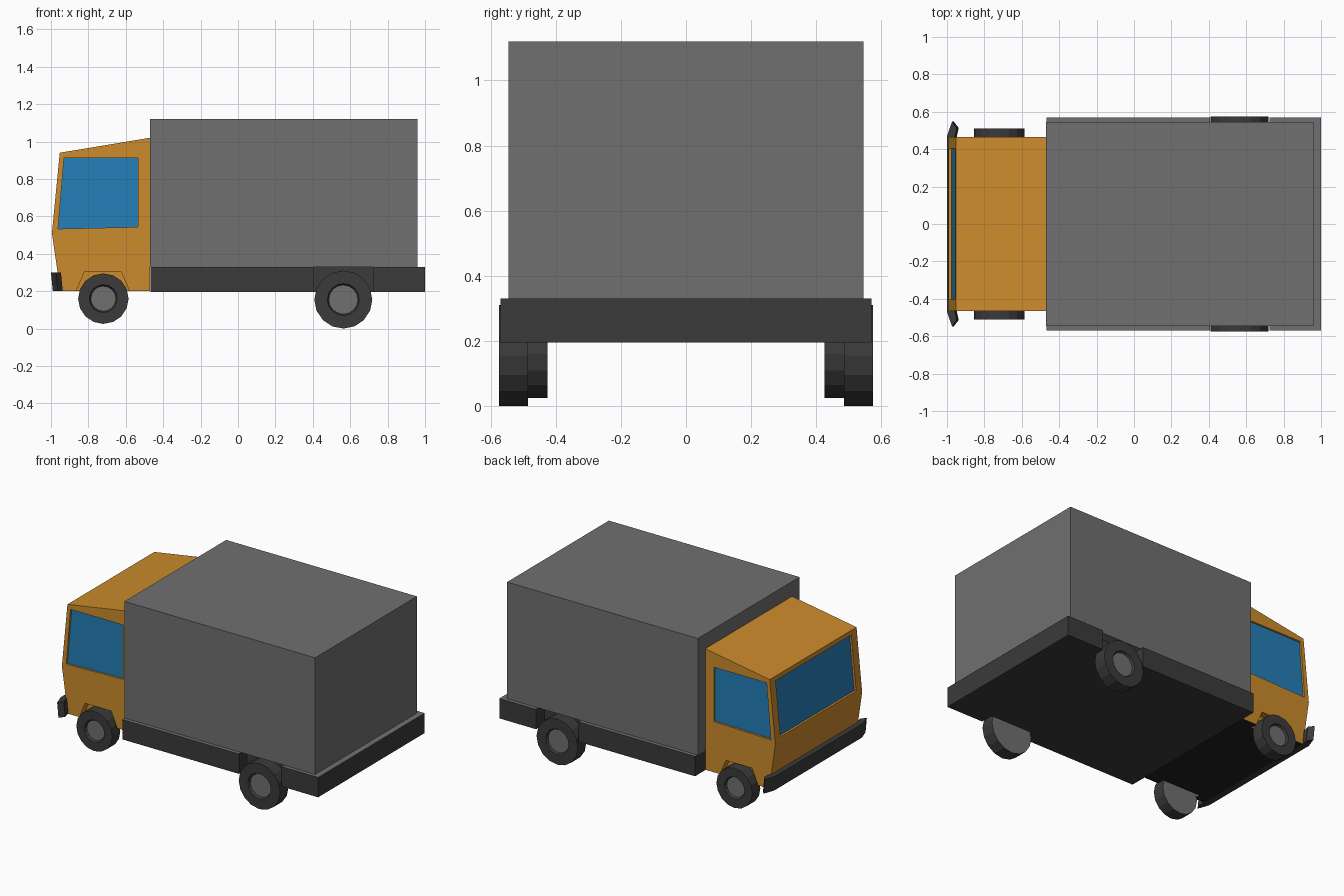
import bpy, bmesh, math
from mathutils import Vector

if "Cube" in bpy.data.objects:
    bpy.data.objects.remove(bpy.data.objects["Cube"])


def material(name, rgb):
    m = bpy.data.materials.new(name)
    m.diffuse_color = (*rgb, 1)
    m.use_nodes = True
    m.node_tree.nodes["Principled BSDF"].inputs["Base Color"].default_value = m.diffuse_color
    return m


ORANGE = material("orange_paint", (0.60, 0.26, 0.026))
GREY = material("mid_grey", (0.16, 0.16, 0.16))
DARK = material("dark_grey", (0.043, 0.043, 0.043))
BLACK = material("underside_black", (0.014, 0.014, 0.014))
GLASS = material("blue_glass", (0.018, 0.21, 0.48))


def finish(name, bm, *mats):
    bmesh.ops.recalc_face_normals(bm, faces=bm.faces)
    me = bpy.data.meshes.new(name)
    bm.to_mesh(me)
    bm.free()
    for m in mats:
        me.materials.append(m)
    ob = bpy.data.objects.new(name, me)
    bpy.context.collection.objects.link(ob)
    return ob


def prism(name, pts, axis, lo, hi, *mats, shear=0.0):
    """Extrude a profile: axis 'y' takes (x, z) points, axis 'z' takes (x, y)."""
    bm = bmesh.new()
    rings = []
    for t, dx in ((lo, shear), (hi, 0.0)):
        rings.append([bm.verts.new((a + dx, t, b) if axis == 'y' else (a + dx, b, t))
                      for a, b in pts])
    n = len(pts)
    for r in rings:
        bm.faces.new(r)
    for i in range(n):
        j = (i + 1) % n
        bm.faces.new((rings[0][i], rings[0][j], rings[1][j], rings[1][i]))
    return finish(name, bm, *mats)


def rect(x0, x1, y0, y1):
    return [(x0, y0), (x1, y0), (x1, y1), (x0, y1)]


def cut(ob, cutters):
    for c in cutters:
        mod = ob.modifiers.new("cut", 'BOOLEAN')
        mod.operation = 'DIFFERENCE'
        mod.solver = 'EXACT'
        mod.object = c
    dg = bpy.context.evaluated_depsgraph_get()
    me = bpy.data.meshes.new_from_object(ob.evaluated_get(dg))
    ob.modifiers.clear()
    ob.data = me
    for c in cutters:
        bpy.data.objects.remove(c)


def mirrored(half):
    return half + [(x, -y) for x, y in reversed(half)]


# Cargo box
prism("cargo_box", rect(-0.47, 0.96, -0.545, 0.545), 'z', 0.33, 1.12, GREY)

# Load deck with rear wheel notches, grey on top
half = [(-0.467, 0.57), (0.405, 0.57), (0.405, 0.48), (0.725, 0.48), (0.725, 0.57), (1.0, 0.57)]
deck = prism("load_deck", mirrored(half), 'z', 0.195, 0.33, DARK, GREY)
for p in deck.data.polygons:
    p.material_index = int(p.normal.z > 0.9)

# Cab with window recesses and wheel arches
cab = prism("cab", [(-0.47, 0.20), (-0.47, 1.02), (-0.953, 0.94), (-0.995, 0.51), (-0.95, 0.20)],
            'y', -0.465, 0.465, ORANGE, BLACK)
window = [(-0.93, 0.912), (-0.535, 0.912), (-0.535, 0.543), (-0.962, 0.533)]
arch = [(-0.865, 0.1), (-0.865, 0.2), (-0.82, 0.305), (-0.625, 0.305), (-0.58, 0.2), (-0.58, 0.1)]
cutters = [prism("windshield_cutter", [(-1.1, 0.54), (-1.1, 0.91), (-0.941, 0.91), (-0.975, 0.54)],
                 'y', -0.405, 0.405, ORANGE)]
for s in (-1, 1):
    cutters.append(prism("window_cutter", window, 'y', s * 0.45, s * 0.6, ORANGE))
    cutters.append(prism("arch_cutter", arch, 'y', s * 0.415, s * 0.6, ORANGE))
cut(cab, cutters)
for p in cab.data.polygons:
    p.material_index = int(p.normal.z < -0.9 and p.center.z < 0.21)

# Glass plates
prism("windshield", [(-0.977, 0.54), (-0.943, 0.91), (-0.937, 0.91), (-0.971, 0.54)],
      'y', -0.405, 0.405, GLASS)
for s, side in ((-1, "right"), (1, "left")):
    prism("side_window_" + side, window, 'y', s * 0.446, s * 0.452, GLASS)

# Front bumper with swept ends, leaning back at the bottom
half = [(-0.957, 0.47), (-0.947, 0.513), (-0.973, 0.547), (-1.0, 0.47)]
prism("front_bumper", mirrored(half), 'z', 0.2, 0.3, DARK, shear=0.01)


# Wheels: tyre ring, recessed hub and plain inner face
def wheel(name, x, z, r, hub, y_in, y_out, s, n=16):
    bm = bmesh.new()
    rings = []
    for rad, y in ((r, y_in), (r, y_out), (hub + 0.008, y_out), (hub, y_out - 0.015)):
        rings.append([bm.verts.new((x + rad * math.sin(2 * math.pi * i / n), s * y,
                                    z + rad * math.cos(2 * math.pi * i / n))) for i in range(n)])
    for a, b in zip(rings, rings[1:]):
        for i in range(n):
            j = (i + 1) % n
            bm.faces.new((a[i], a[j], b[j], b[i]))
    for cap in (rings[0], rings[-1]):
        bm.faces.new(cap).material_index = 1
    finish(name, bm, DARK, GREY)


for s, side in ((-1, "right"), (1, "left")):
    wheel("front_wheel_" + side, -0.72, 0.16, 0.135, 0.067, 0.425, 0.51, s)
    wheel("rear_wheel_" + side, 0.563, 0.155, 0.155, 0.078, 0.485, 0.575, s)
